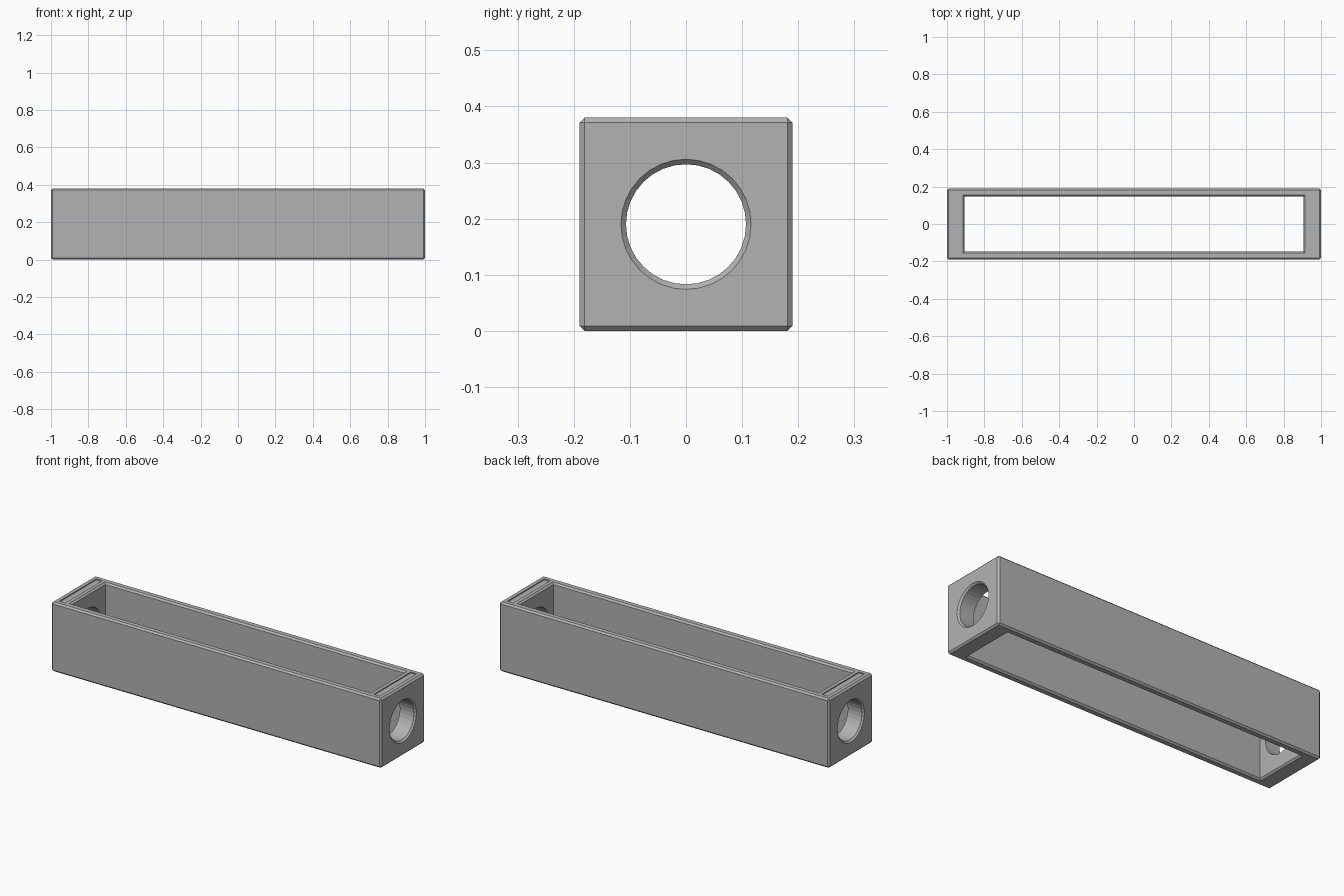
import bpy
import bmesh
import math
from mathutils import Matrix

old = bpy.data.objects.get("Cube")
if old:
    bpy.data.objects.remove(old, do_unlink=True)

LENGTH, SIDE, CHAMFER = 2.0, 0.38, 0.009
HALF = SIDE / 2

grey = bpy.data.materials.new("mid_grey")
grey.use_nodes = True
grey.diffuse_color = (0.45, 0.45, 0.45, 1)
grey.node_tree.nodes["Principled BSDF"].inputs["Base Color"].default_value = (0.45, 0.45, 0.45, 1)


def add_object(name, bm):
    bmesh.ops.recalc_face_normals(bm, faces=bm.faces)
    mesh = bpy.data.meshes.new(name)
    bm.to_mesh(mesh)
    bm.free()
    mesh.materials.append(grey)
    obj = bpy.data.objects.new(name, mesh)
    bpy.context.collection.objects.link(obj)
    return obj


def loft(name, outline, rings, matrix):
    """Solid through copies of an outline; each ring is (half width, half depth, height)."""
    bm = bmesh.new()
    loops = [[bm.verts.new((x * a, y * b, h)) for x, y in outline] for a, b, h in rings]
    n = len(outline)
    for low, high in zip(loops, loops[1:]):
        for i in range(n):
            j = (i + 1) % n
            bm.faces.new((low[i], low[j], high[j], high[i]))
    bm.faces.new(loops[0])
    bm.faces.new(loops[-1])
    bm.transform(matrix)
    return add_object(name, bm)


def flared(a, b, half, flare, over=0.02):
    """Rings of a through cutter that widens at 45 degrees at both ends."""
    wide = flare + over
    return [(a + wide, b + wide, -half - over), (a, b, -half + flare),
            (a, b, half - flare), (a + wide, b + wide, half + over)]


square = [(-1, -1), (1, -1), (1, 1), (-1, 1)]
SEGMENTS = 32
circle = [(math.cos(math.tau * i / SEGMENTS), math.sin(math.tau * i / SEGMENTS))
          for i in range(SEGMENTS)]
middle = Matrix.Translation((0, 0, HALF))

# Chamfered outer block
bm = bmesh.new()
bmesh.ops.create_cube(bm, size=1, matrix=middle @ Matrix.Diagonal((LENGTH, SIDE, SIDE, 1)))
bmesh.ops.bevel(bm, geom=bm.edges[:], offset=CHAMFER, segments=1, affect='EDGES')
housing = add_object("housing", bm)

# Vertical opening, round end holes and shallow label recesses
cutters = [
    loft("opening_cutter", square, flared(0.906, 0.147, HALF, CHAMFER), middle),
    loft("end_hole_cutter", circle, flared(0.107, 0.107, LENGTH / 2, CHAMFER),
         middle @ Matrix.Rotation(math.pi / 2, 4, 'Y')),
]
for side in (-1, 1):
    cutters.append(loft("label_recess_cutter", square,
                        [(0.018, 0.16, -0.006), (0.018, 0.16, 0.02)],
                        Matrix.Translation((side * 0.953, 0, SIDE))))

bpy.context.view_layer.objects.active = housing
for cutter in cutters:
    cutter.hide_render = True
    mod = housing.modifiers.new(cutter.name, 'BOOLEAN')
    mod.operation = 'DIFFERENCE'
    mod.solver = 'EXACT'
    mod.object = cutter
    bpy.ops.object.modifier_apply(modifier=mod.name)
    bpy.data.objects.remove(cutter, do_unlink=True)
